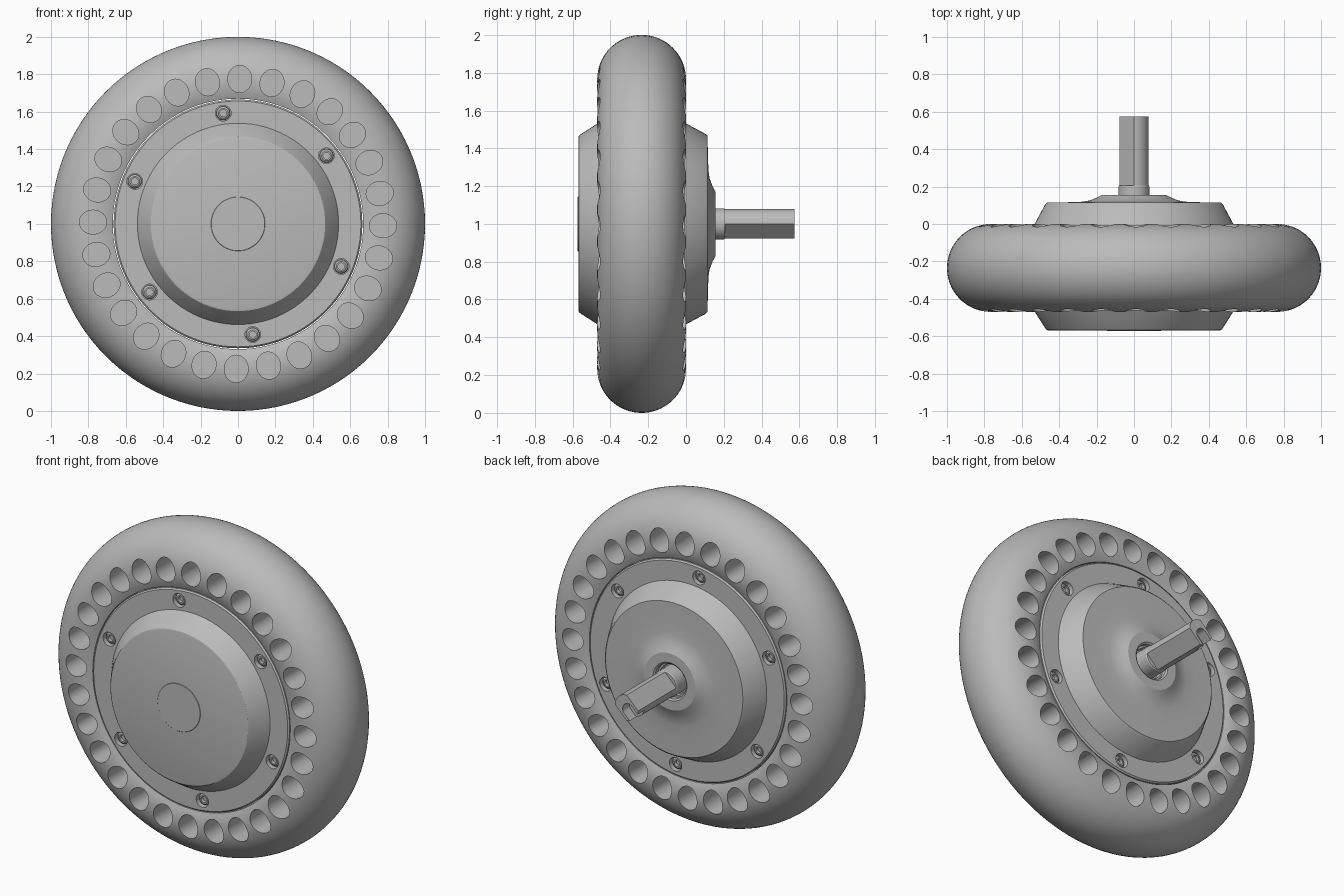
import bpy, bmesh, math
from mathutils import Matrix, Vector

if "Cube" in bpy.data.objects:
    bpy.data.objects.remove(bpy.data.objects["Cube"], do_unlink=True)

grey = bpy.data.materials.new("plain grey")
grey.use_nodes = True
GREY = (0.5, 0.5, 0.5, 1)
grey.diffuse_color = GREY
grey.node_tree.nodes["Principled BSDF"].inputs["Base Color"].default_value = GREY

AXLE = Vector((0, 0, 1))          # wheel centre height; the axle runs along y


def finish(name, bm):
    bmesh.ops.remove_doubles(bm, verts=bm.verts, dist=1e-5)
    bmesh.ops.recalc_face_normals(bm, faces=bm.faces)
    mesh = bpy.data.meshes.new(name)
    bm.to_mesh(mesh)
    bm.free()
    mesh.materials.append(grey)
    obj = bpy.data.objects.new(name, mesh)
    bpy.context.collection.objects.link(obj)
    return obj


def add_lathe(bm, profile, segs, closed=False, matrix=Matrix.Identity(4)):
    """Revolve (radius, y) points about the y axis."""
    rings = []
    for i in range(segs):
        t = 2 * math.pi * i / segs
        rings.append([bm.verts.new(matrix @ Vector((r * math.cos(t), y, r * math.sin(t))))
                      for r, y in profile])
    n = len(profile)
    for i in range(segs):
        a, b = rings[i], rings[(i + 1) % segs]
        for j in range(n if closed else n - 1):
            k = (j + 1) % n
            if profile[j][0] == 0:
                bm.faces.new((a[j], a[k], b[k]))
            elif profile[k][0] == 0:
                bm.faces.new((a[j], a[k], b[j]))
            else:
                bm.faces.new((a[j], a[k], b[k], b[j]))


def lathe(name, profile, segs, closed=False):
    bm = bmesh.new()
    add_lathe(bm, profile, segs, closed, Matrix.Translation(AXLE))
    return finish(name, bm)


def prism(name, outline, y0, y1):
    """Extrude an (x, z) outline about the axle from y0 to y1."""
    bm = bmesh.new()
    near, far = [[bm.verts.new(AXLE + Vector((x, y, z))) for x, z in outline] for y in (y0, y1)]
    bm.faces.new(near)
    bm.faces.new(far)
    for i in range(len(outline)):
        k = (i + 1) % len(outline)
        bm.faces.new((near[i], near[k], far[k], far[i]))
    return finish(name, bm)


def cut(obj, cutter):
    cutter.hide_render = True
    mod = obj.modifiers.new("cut", "BOOLEAN")
    mod.operation, mod.solver, mod.object = "DIFFERENCE", "EXACT", cutter
    bpy.context.view_layer.objects.active = obj
    bpy.ops.object.modifier_apply(modifier=mod.name)
    bpy.data.objects.remove(cutter, do_unlink=True)


def around(angle, radius, y=0.0):
    """Place at an angle round the axle, with local x pointing outward."""
    return (Matrix.Translation(AXLE) @ Matrix.Rotation(-angle, 4, "Y")
            @ Matrix.Translation((radius, y, 0)))


def drum(r, y0, y1):
    return [(0, y0), (r, y0), (r, y1), (0, y1)]


# Tyre: round section with blind oval pockets on both sides
MID, HALF = -0.235, 0.235
arc = [math.radians(-114 + 228 * i / 46) for i in range(47)]
tyre = lathe("tyre", [(0.765 + HALF * math.cos(a), MID + HALF * math.sin(a)) for a in arc], 120, True)
bm = bmesh.new()
for i in range(28):
    place = around(math.radians(89.3 - i * 360 / 28), 0.775) @ Matrix.Diagonal((0.073, 1, 0.064, 1))
    for y0, y1 in ((-0.6, -0.265), (-0.205, 0.1)):
        add_lathe(bm, drum(1, y0, y1), 32, matrix=place)
cut(tyre, finish("tyre_pocket_cutter", bm))

# Motor hub: flanges, conical covers and the raised boss round the shaft
FRONT, BACK = -0.458, -0.012
hub = lathe("motor_hub", [
    (0, -0.57), (0.455, -0.57), (0.466, -0.567), (0.474, -0.558), (0.538, FRONT),
    (0.657, FRONT), (0.665, FRONT + 0.008), (0.665, BACK - 0.008), (0.657, BACK),
    (0.538, BACK), (0.475, 0.105), (0.465, 0.114), (0.36, 0.116), (0.28, 0.119), (0.24, 0.125),
    (0.2, 0.14), (0.172, 0.155), (0.115, 0.155), (0.105, 0.148), (0.105, 0.06), (0, 0.06)], 96)

# Screw recesses and socket screws, six on each flange
screw_angles = [math.radians(97.6 + 60 * i) for i in range(6)]
bm = bmesh.new()
for a in screw_angles:
    add_lathe(bm, drum(0.042, FRONT - 0.02, FRONT + 0.04), 24, matrix=around(a, 0.597))
    add_lathe(bm, drum(0.042, BACK - 0.04, BACK + 0.02), 24, matrix=around(a, 0.597))
cut(hub, finish("screw_recess_cutter", bm))
for side, y, s in (("front", FRONT, 1), ("back", BACK, -1)):
    bm = bmesh.new()
    head = [(0.038, 0.045), (0.036, 0.022), (0.026, 0.014), (0.018, 0.014), (0.018, 0.034), (0, 0.034)]
    for a in screw_angles:
        add_lathe(bm, [(r, s * d) for r, d in head], 24, matrix=around(a, 0.597, y))
    finish(side + "_screws", bm)

# Centre disc on the front cover
lathe("centre_disc", [(0, -0.573), (0.143, -0.573), (0.145, -0.571), (0.145, -0.56), (0, -0.56)], 64)

# Shaft: round collar, then a stem with two slanted flats
lathe("bearing_ring", [(0.104, 0.06), (0.104, 0.125), (0.094, 0.125), (0.09, 0.1), (0.08, 0.1)], 48)
lathe("shaft_collar", [(0, 0.05), (0.082, 0.05), (0.082, 0.2), (0.078, 0.206), (0, 0.206)], 48)
S = math.sqrt(0.5)


def slanted(u, v):
    """u runs across the flats (up and to -x), v along them (down and to -x)."""
    return (-S * (u + v), S * (u - v))


stem = []
for i in range(48):
    t = 2 * math.pi * i / 48
    u, v = 0.078 * math.cos(t), 0.078 * math.sin(t)
    if abs(u) < 0.056:
        stem.append(slanted(u, v))
    elif abs(0.078 * math.cos(t + math.pi / 24)) < 0.056 or abs(0.078 * math.cos(t - math.pi / 24)) < 0.056:
        stem.append(slanted(math.copysign(0.056, u), math.copysign(0.0543, v)))
shaft = prism("shaft", stem, 0.2, 0.575)

# Open cable slot in the shaft end
slot = [slanted(-0.038 * math.cos(math.pi * i / 16), 0.015 - 0.038 * math.sin(math.pi * i / 16))
        for i in range(17)]
slot += [slanted(0.038, 0.12), slanted(-0.038, 0.12)]
cut(shaft, prism("cable_slot_cutter", slot, 0.51, 0.6))

# Smooth the round surfaces, keep the edges crisp
for obj in list(bpy.context.collection.objects):
    if obj.type == "MESH":
        bpy.ops.object.select_all(action="DESELECT")
        obj.select_set(True)
        bpy.context.view_layer.objects.active = obj
        bpy.ops.object.shade_smooth_by_angle(angle=math.radians(28))
